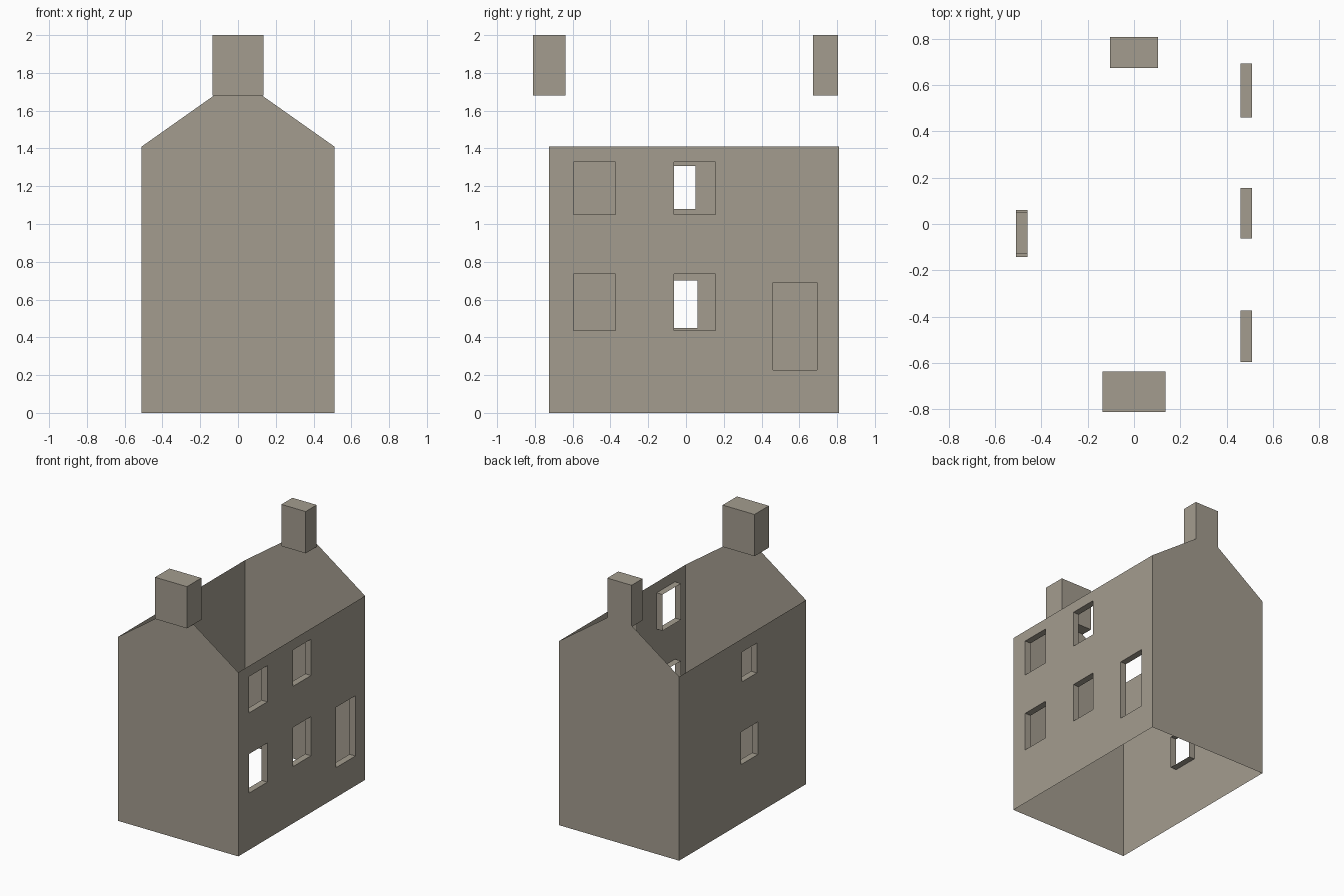
import bpy
import bmesh

if "Cube" in bpy.data.objects:
    bpy.data.objects.remove(bpy.data.objects["Cube"], do_unlink=True)

HALF_WIDTH, EAVES, RIDGE = 0.51, 1.41, 1.77
FRONT, BACK = -0.725, 0.811
REVEAL = 0.05

stone = bpy.data.materials.new("warm grey stone")
stone.use_nodes = True
colour = (0.37, 0.335, 0.275, 1)
stone.diffuse_color = colour
stone.node_tree.nodes["Principled BSDF"].inputs["Base Color"].default_value = colour


def finish(name, bm):
    mesh = bpy.data.meshes.new(name)
    bm.to_mesh(mesh)
    bm.free()
    mesh.materials.append(stone)
    obj = bpy.data.objects.new(name, mesh)
    bpy.context.collection.objects.link(obj)
    return obj


def side_wall(name, side, openings):
    """Thin wall split around its openings, each with an inward reveal."""
    bm = bmesh.new()

    def quad(points):
        if side < 0:
            points = points[::-1]
        bm.faces.new([bm.verts.new((side * x, y, z)) for x, y, z in points])

    def corners(y0, y1, z0, z1):
        return [(y0, z0), (y1, z0), (y1, z1), (y0, z1)]

    ys = sorted({FRONT, BACK} | {y for o in openings for y in o[:2]})
    zs = sorted({0, EAVES} | {z for o in openings for z in o[2:]})
    for y0, y1 in zip(ys, ys[1:]):
        for z0, z1 in zip(zs, zs[1:]):
            y, z = (y0 + y1) / 2, (z0 + z1) / 2
            if not any(a < y < b and c < z < d for a, b, c, d in openings):
                quad([(HALF_WIDTH, *p) for p in corners(y0, y1, z0, z1)])

    inner = HALF_WIDTH - REVEAL
    for opening in openings:
        ring = corners(*opening)
        for p, q in zip(ring, ring[1:] + ring[:1]):
            quad([(HALF_WIDTH, *p), (HALF_WIDTH, *q), (inner, *q), (inner, *p)])

    bmesh.ops.remove_doubles(bm, verts=bm.verts, dist=0.0001)
    return finish(name, bm)


def gable(name, y, facing):
    bm = bmesh.new()
    outline = [(-HALF_WIDTH, 0), (HALF_WIDTH, 0), (HALF_WIDTH, EAVES),
               (0, RIDGE), (-HALF_WIDTH, EAVES)][::-facing]
    bm.faces.new([bm.verts.new((x, y, z)) for x, z in outline])
    return finish(name, bm)


def chimney(name, half_width, y0, y1):
    z0, z1 = 1.68, 2.0
    bm = bmesh.new()
    bmesh.ops.create_cube(bm, size=1)
    bmesh.ops.scale(bm, verts=bm.verts, vec=(2 * half_width, y1 - y0, z1 - z0))
    bmesh.ops.translate(bm, verts=bm.verts, vec=(0, (y0 + y1) / 2, (z0 + z1) / 2))
    return finish(name, bm)


# Left wall: two columns of windows and a door
upper, lower = (1.05, 1.328), (0.435, 0.735)
columns = [(-0.595, -0.373), (-0.063, 0.156)]
windows = [c + row for c in columns for row in (upper, lower)]
door = (0.46, 0.693, 0.228, 0.69)
side_wall("left_wall", 1, windows + [door])

# Right wall: one window on each storey
side_wall("right_wall", -1, [(-0.13, 0.05, 1.08, 1.308),
                             (-0.142, 0.06, 0.45, 0.70)])

# Gable ends
gable("front_gable", FRONT, -1)
gable("back_gable", BACK, 1)

# Chimneys
chimney("front_chimney", 0.135, -0.811, -0.637)
chimney("back_chimney", 0.103, 0.673, 0.806)
